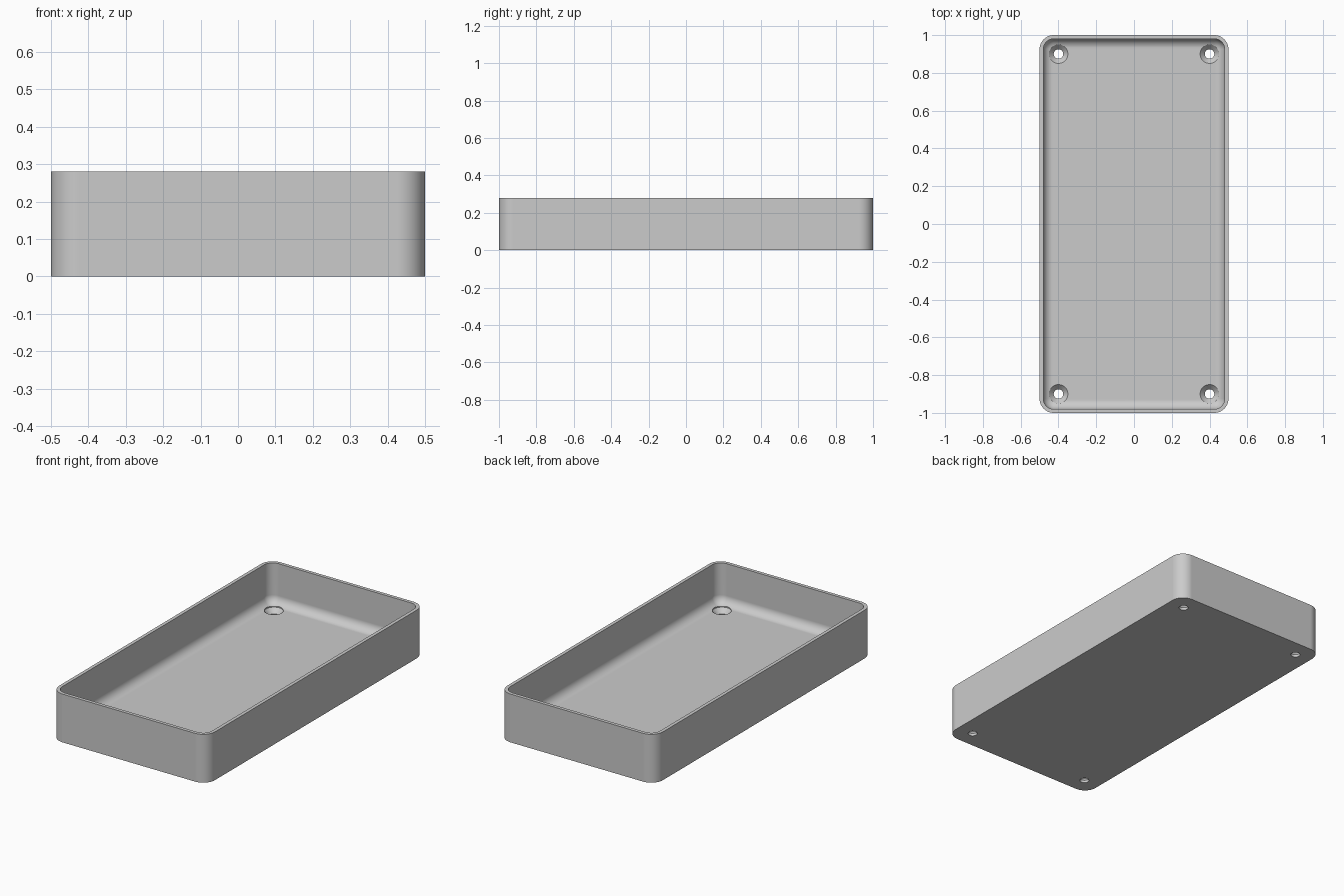
import bpy, bmesh, math

cube = bpy.data.objects.get("Cube")
if cube:
    bpy.data.objects.remove(cube, do_unlink=True)

HALF_X, HALF_Y, HEIGHT = 0.5, 1.0, 0.28
CORNER, WALL, FLOOR, FILLET = 0.075, 0.02, 0.045, 0.05
SEGMENTS = 12

grey = bpy.data.materials.new("light grey")
grey.use_nodes = True
colour = (0.6, 0.6, 0.6, 1)
grey.diffuse_color = colour
grey.node_tree.nodes["Principled BSDF"].inputs["Base Color"].default_value = colour


def rounded_ring(bm, inset, z):
    """Rounded rectangle of vertices, inset from the outer outline."""
    radius = CORNER - inset
    ring = []
    for quarter, (sx, sy) in enumerate([(1, 1), (-1, 1), (-1, -1), (1, -1)]):
        for i in range(SEGMENTS + 1):
            a = (quarter + i / SEGMENTS) * math.pi / 2
            ring.append(bm.verts.new((sx * (HALF_X - CORNER) + radius * math.cos(a),
                                      sy * (HALF_Y - CORNER) + radius * math.sin(a), z)))
    return ring


def round_ring(bm, x, y, radius, z, sides=48):
    return [bm.verts.new((x + radius * math.cos(i * math.tau / sides),
                          y + radius * math.sin(i * math.tau / sides), z))
            for i in range(sides)]


def loft(bm, rings):
    """Skin a stack of rings and cap both ends."""
    for low, high in zip(rings, rings[1:]):
        n = len(low)
        for i in range(n):
            j = (i + 1) % n
            bm.faces.new((low[i], low[j], high[j], high[i]))
    bm.faces.new(rings[0][::-1])
    bm.faces.new(rings[-1])


def make_object(bm, name):
    bmesh.ops.recalc_face_normals(bm, faces=bm.faces)
    mesh = bpy.data.meshes.new(name)
    bm.to_mesh(mesh)
    bm.free()
    mesh.materials.append(grey)
    obj = bpy.data.objects.new(name, mesh)
    bpy.context.collection.objects.link(obj)
    return obj


# Tray: outer wall, rim, inner wall, filleted floor edge
bm = bmesh.new()
profile = [(0, 0), (0, HEIGHT), (WALL, HEIGHT)]
for i in range(SEGMENTS + 1):
    a = i / SEGMENTS * math.pi / 2
    profile.append((WALL + FILLET * (1 - math.cos(a)), FLOOR + FILLET * (1 - math.sin(a))))
loft(bm, [rounded_ring(bm, inset, z) for inset, z in profile])
tray = make_object(bm, "tray")

# Countersunk screw holes near the four corners
bm = bmesh.new()
for x in (-0.4, 0.4):
    for y in (-0.9, 0.9):
        steps = [(0.025, -0.05), (0.025, 0.015), (0.05, FLOOR - 0.003), (0.05, 0.12)]
        loft(bm, [round_ring(bm, x, y, r, z) for r, z in steps])
cutter = make_object(bm, "screw_hole_cutter")
cutter.hide_render = True

cut = tray.modifiers.new("screw holes", 'BOOLEAN')
cut.operation = 'DIFFERENCE'
cut.solver = 'EXACT'
cut.object = cutter

bpy.ops.object.select_all(action='DESELECT')
bpy.context.view_layer.objects.active = tray
tray.select_set(True)
bpy.ops.object.modifier_apply(modifier=cut.name)
bpy.data.objects.remove(cutter, do_unlink=True)

# Smooth curves with crisp edges and flat large faces
bpy.ops.object.shade_smooth_by_angle(angle=math.radians(30))
weighted = tray.modifiers.new("weighted normals", 'WEIGHTED_NORMAL')
weighted.keep_sharp = True
